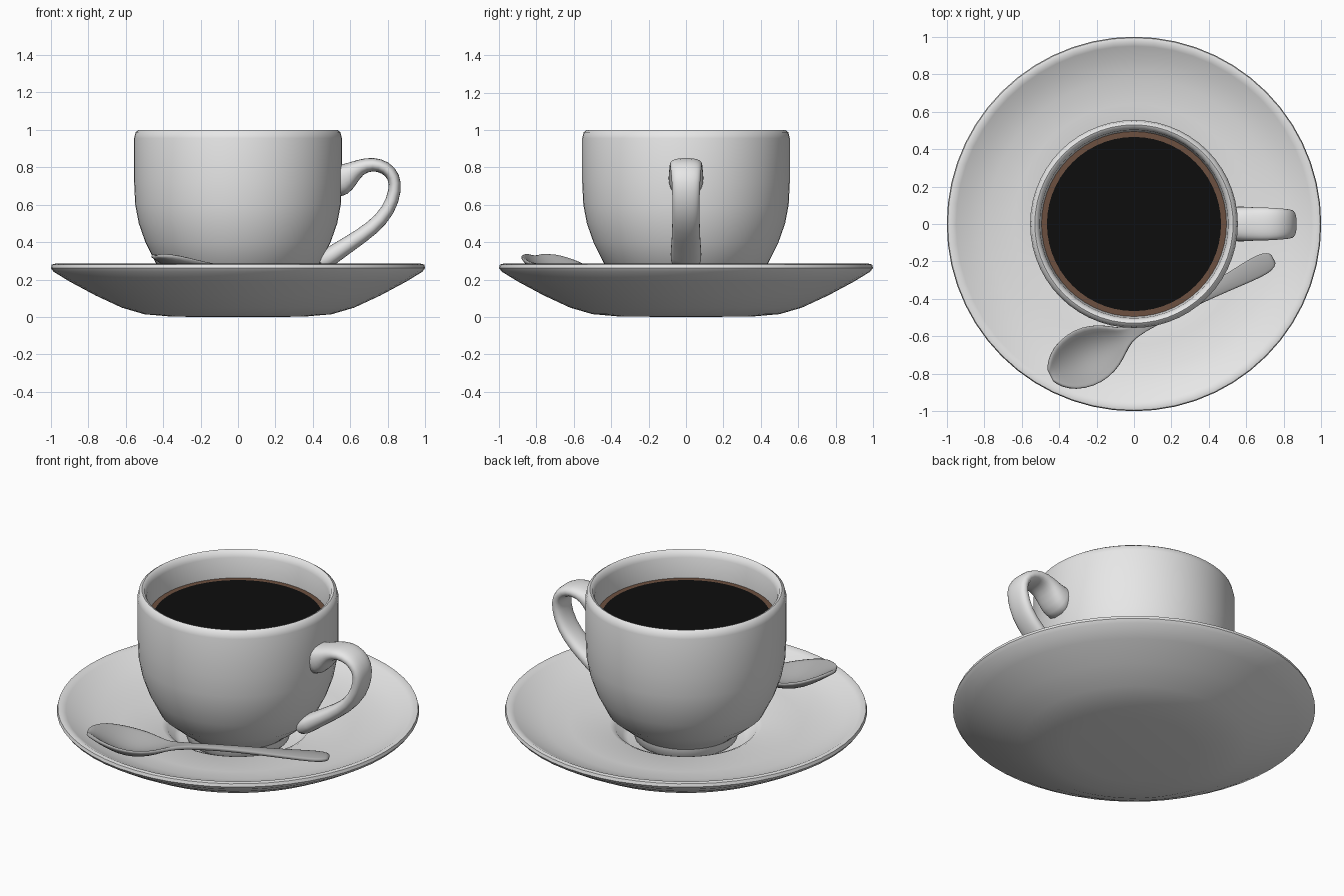
import bpy
import bmesh
import math
from mathutils import Vector

cube = bpy.data.objects.get("Cube")
if cube:
    bpy.data.objects.remove(cube, do_unlink=True)


def material(name, r, g, b):
    m = bpy.data.materials.new(name)
    m.use_nodes = True
    m.diffuse_color = (r, g, b, 1)
    m.node_tree.nodes["Principled BSDF"].inputs["Base Color"].default_value = (r, g, b, 1)
    return m


porcelain = material("white porcelain", 0.8, 0.8, 0.8)
steel = material("grey steel", 0.4, 0.4, 0.4)
black = material("black coffee", 0.004, 0.004, 0.004)
brown = material("brown foam", 0.15, 0.08, 0.05)


def finish(name, bm, mats, fix_normals=True):
    if fix_normals:
        bmesh.ops.recalc_face_normals(bm, faces=bm.faces)
    me = bpy.data.meshes.new(name)
    bm.to_mesh(me)
    bm.free()
    ob = bpy.data.objects.new(name, me)
    bpy.context.collection.objects.link(ob)
    for m in mats:
        me.materials.append(m)
    for other in bpy.context.selected_objects:
        other.select_set(False)
    ob.select_set(True)
    bpy.context.view_layer.objects.active = ob
    bpy.ops.object.shade_smooth_by_angle(angle=math.radians(45))
    return ob


def lathe(name, profile, mats, steps=56):
    """Spin an (r, z) profile around the z axis."""
    bm = bmesh.new()
    verts = [bm.verts.new((r, 0, z)) for r, z in profile]
    edges = [bm.edges.new(pair) for pair in zip(verts, verts[1:])]
    bmesh.ops.spin(bm, geom=verts + edges, cent=(0, 0, 0), axis=(0, 0, 1),
                   angle=math.tau, steps=steps)
    bmesh.ops.remove_doubles(bm, verts=bm.verts, dist=0.0005)
    return finish(name, bm, mats)


def bridge(bm, rows, closed):
    """Skin neighbouring rows of vertices with quads."""
    n = len(rows[0])
    for a, b in zip(rows, rows[1:]):
        for i in range(n if closed else n - 1):
            j = (i + 1) % n
            bm.faces.new((a[i], b[i], b[j], a[j]))


# Saucer with a sunken well in the middle
lathe("saucer", [
    (0, 0), (0.35, 0.002), (0.5, 0.015), (0.62, 0.05), (0.76, 0.115), (0.9, 0.19),
    (0.985, 0.242), (1, 0.262), (0.995, 0.28), (0.975, 0.285), (0.95, 0.272),
    (0.88, 0.238), (0.78, 0.208), (0.64, 0.188), (0.42, 0.178), (0.39, 0.165),
    (0.35, 0.115), (0.32, 0.1), (0, 0.1)], [porcelain])

# Cup body, outside then inside
lathe("cup", [
    (0, 0.1), (0.27, 0.1), (0.285, 0.115), (0.29, 0.16), (0.36, 0.215), (0.435, 0.28),
    (0.495, 0.4), (0.53, 0.5), (0.549, 0.6), (0.555, 0.72), (0.555, 0.955),
    (0.547, 0.988), (0.53, 1), (0.515, 0.993), (0.503, 0.96), (0.494, 0.84),
    (0.49, 0.65), (0.44, 0.42), (0.33, 0.26), (0, 0.2)], [porcelain])

# Coffee with a brown rim
coffee = lathe("coffee", [(0, 0.84), (0.465, 0.84), (0.497, 0.84), (0.495, 0.83), (0, 0.83)],
               [black, brown])
for f in coffee.data.polygons:
    f.material_index = int(f.center.xy.length > 0.463 and f.center.z > 0.832)

# Cup handle: rounded sections (x, z, thickness, width) along a loop
sections = [
    (0.5, 0.725, 0.2, 0.19), (0.56, 0.735, 0.18, 0.19), (0.6, 0.765, 0.125, 0.19),
    (0.65, 0.802, 0.085, 0.18), (0.72, 0.82, 0.075, 0.18), (0.79, 0.8, 0.075, 0.17),
    (0.835, 0.75, 0.07, 0.16), (0.842, 0.68, 0.07, 0.15), (0.807, 0.57, 0.075, 0.15),
    (0.72, 0.475, 0.08, 0.15), (0.6, 0.395, 0.088, 0.16), (0.51, 0.335, 0.1, 0.17),
    (0.42, 0.275, 0.11, 0.17)]
bm = bmesh.new()
rows = []
for i, (x, z, thick, width) in enumerate(sections):
    before, after = sections[max(i - 1, 0)], sections[min(i + 1, len(sections) - 1)]
    tangent = Vector((after[0] - before[0], 0, after[1] - before[1])).normalized()
    normal = Vector((-tangent.z, 0, tangent.x))
    row = []
    for k in range(14):
        a = math.tau * k / 14
        c, s = math.cos(a), math.sin(a)
        # Slightly squared oval
        across = math.copysign(abs(c) ** 0.8, c) * width / 2
        out = math.copysign(abs(s) ** 0.8, s) * thick / 2
        row.append(bm.verts.new(Vector((x, across, z)) + normal * out))
    rows.append(row)
bridge(bm, rows, True)
bm.faces.new(rows[0])
bm.faces.new(rows[-1])
handle = finish("cup_handle", bm, [porcelain])
handle.modifiers.new("smooth", "SUBSURF").levels = 1

# Spoon: stations (distance from tip, height, half width, hollow depth)
stations = [
    (0, 0.338, 0.025, 0.003), (0.03, 0.342, 0.075, 0.02), (0.09, 0.335, 0.125, 0.05),
    (0.18, 0.312, 0.152, 0.075), (0.27, 0.295, 0.148, 0.072), (0.35, 0.284, 0.115, 0.05),
    (0.41, 0.278, 0.07, 0.025), (0.46, 0.277, 0.04, 0.005), (0.54, 0.279, 0.028, -0.006),
    (0.72, 0.277, 0.028, -0.008), (0.92, 0.27, 0.036, -0.008), (1.1, 0.262, 0.05, -0.008),
    (1.24, 0.258, 0.062, -0.008), (1.31, 0.256, 0.058, -0.008), (1.345, 0.254, 0.03, -0.006)]
tip = Vector((-0.443, -0.81, 0))
along = Vector((0.885, 0.466, 0)).normalized()
side = Vector((-along.y, along.x, 0))
bm = bmesh.new()
rows = []
for dist, z, half, depth in stations:
    row = []
    for k in range(9):
        v = k / 4 - 1
        up = Vector((0, 0, z - depth * (1 - v * v)))
        row.append(bm.verts.new(tip + along * dist + side * half * v + up))
    rows.append(row)
bridge(bm, rows, False)
bm.normal_update()
if sum(f.normal.z for f in bm.faces) < 0:
    bmesh.ops.reverse_faces(bm, faces=bm.faces)
spoon = finish("spoon", bm, [steel], fix_normals=False)
shell = spoon.modifiers.new("thickness", "SOLIDIFY")
shell.thickness = 0.022
shell.offset = -1
spoon.modifiers.new("smooth", "SUBSURF").levels = 1
